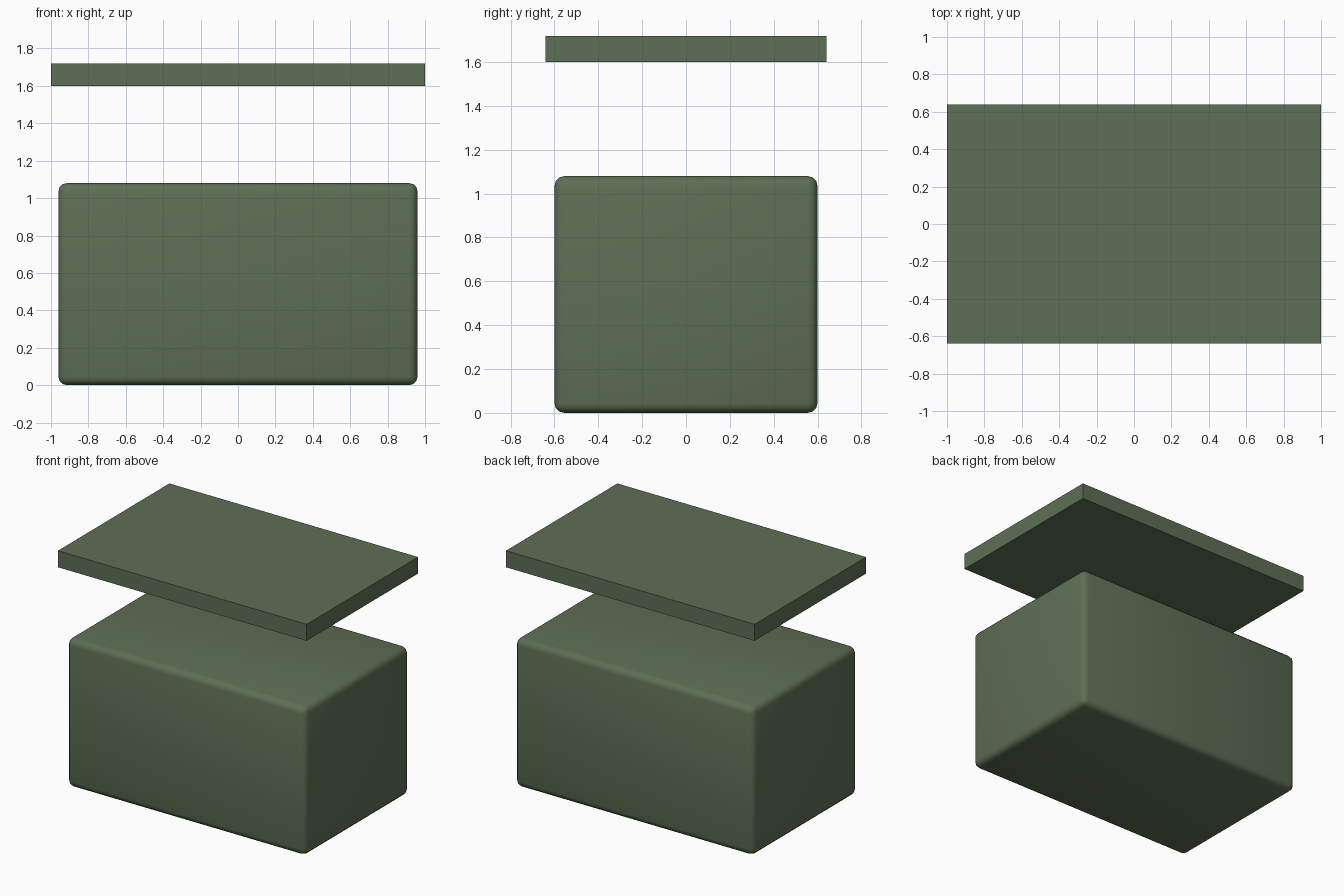
import bpy

if "Cube" in bpy.data.objects:
    bpy.data.objects.remove(bpy.data.objects["Cube"])

green = bpy.data.materials.new("olive_green")
green.diffuse_color = (0.11, 0.16, 0.09, 1)
green.use_nodes = True
green.node_tree.nodes["Principled BSDF"].inputs["Base Color"].default_value = green.diffuse_color


def box(name, size, z_bottom, bevel=0.0):
    bpy.ops.mesh.primitive_cube_add(size=1, location=(0, 0, z_bottom + size[2] / 2))
    ob = bpy.context.object
    ob.name = name
    ob.scale = size
    bpy.ops.object.transform_apply(location=False, rotation=False, scale=True)
    ob.data.materials.append(green)
    if bevel:
        mod = ob.modifiers.new("rounded_edges", 'BEVEL')
        mod.width = bevel
        mod.segments = 3
        bpy.ops.object.modifier_apply(modifier=mod.name)
        bpy.ops.object.shade_smooth_by_angle()
    return ob


# Rounded container body
box("box_body", (1.92, 1.20, 1.08), 0.0, bevel=0.045)

# Sharp-edged lid floating above the body
box("lid", (2.0, 1.28, 0.12), 1.60)
